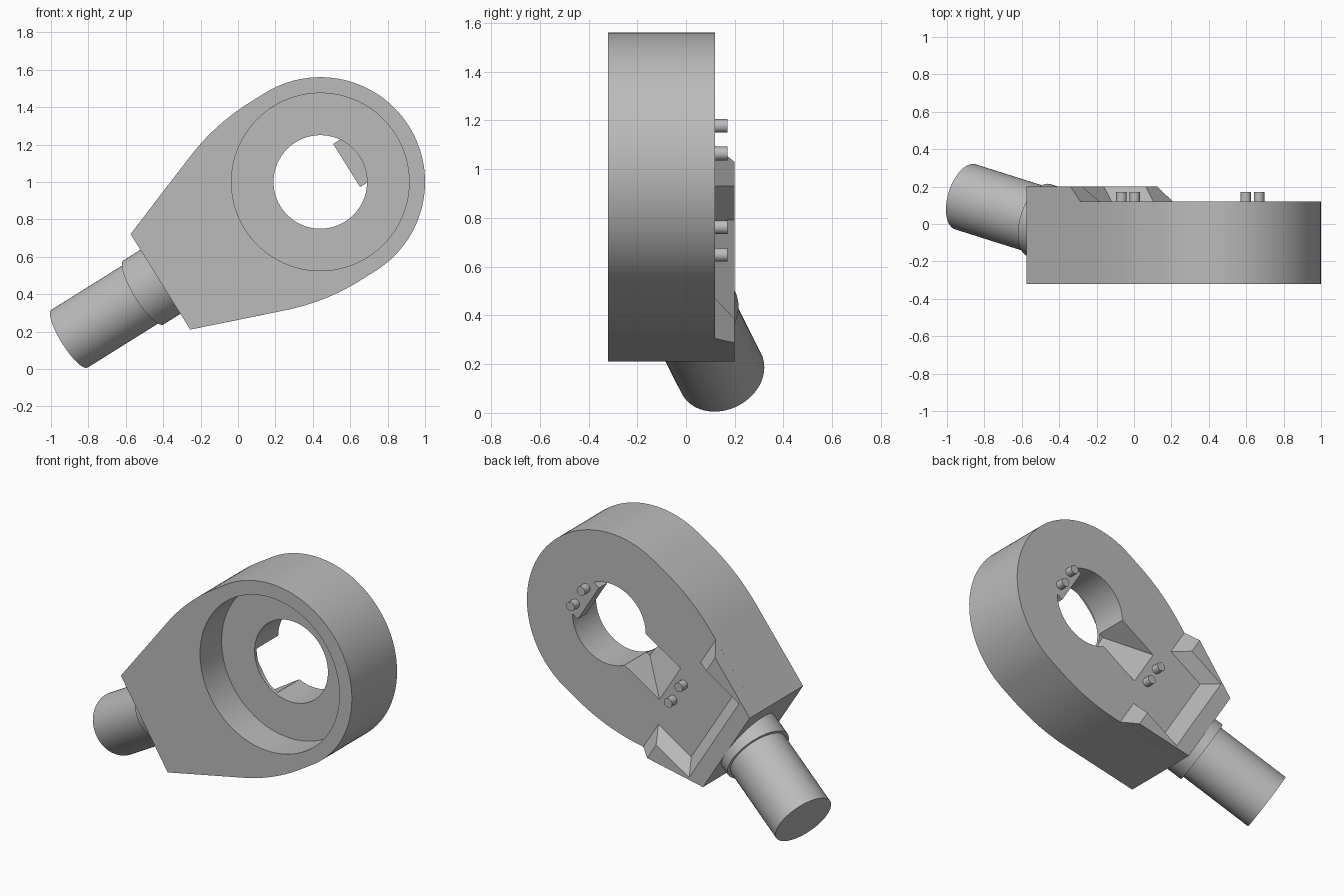
import bpy, bmesh, math
from mathutils import Vector

if "Cube" in bpy.data.objects:
    bpy.data.objects.remove(bpy.data.objects["Cube"])

metal = bpy.data.materials.new("plain_grey")
metal.diffuse_color = (0.5, 0.5, 0.5, 1)
metal.use_nodes = True
metal.node_tree.nodes["Principled BSDF"].inputs["Base Color"].default_value = metal.diffuse_color

CX, CZ = 0.44, 1.0           # ring centre
CU, SU = 0.848, 0.53         # direction from ring to shank


def place(u, y, v):
    """u runs from the ring towards the shank, v across it, y is depth."""
    return Vector((CX - CU * u - SU * v, y, CZ - SU * u + CU * v))


def loft(name, first, second):
    """Closed solid between two matching loops of (u, y, v) points."""
    bm = bmesh.new()
    a = [bm.verts.new(place(*p)) for p in first]
    b = [bm.verts.new(place(*p)) for p in second]
    n = len(a)
    bm.faces.new(a)
    bm.faces.new(b[::-1])
    for i in range(n):
        j = (i + 1) % n
        bm.faces.new((a[i], b[i], b[j], a[j]))
    bmesh.ops.recalc_face_normals(bm, faces=bm.faces)
    mesh = bpy.data.meshes.new(name)
    bm.to_mesh(mesh)
    bm.free()
    mesh.materials.append(metal)
    ob = bpy.data.objects.new(name, mesh)
    bpy.context.collection.objects.link(ob)
    return ob


def prism(name, outline, y0, y1):
    return loft(name, [(u, y0, v) for u, v in outline], [(u, y1, v) for u, v in outline])


def circle(u, v, r, n):
    return [(u + r * math.cos(2 * math.pi * i / n), v + r * math.sin(2 * math.pi * i / n))
            for i in range(n)]


def smooth(ob):
    bpy.ops.object.select_all(action='DESELECT')
    ob.select_set(True)
    bpy.context.view_layer.objects.active = ob
    bpy.ops.object.shade_smooth_by_angle(angle=math.radians(25))


def cut(ob, cutter):
    mod = ob.modifiers.new("cut", 'BOOLEAN')
    mod.operation = 'DIFFERENCE'
    mod.solver = 'EXACT'
    mod.object = cutter
    bpy.context.view_layer.objects.active = ob
    bpy.ops.object.modifier_apply(modifier=mod.name)
    bpy.data.objects.remove(cutter)


# Housing outline: half ring, straight run, gentle bend, taper to the flat end
R, BEND, TURN = 0.56, 1.19, math.radians(20.5)
half = [(-R * math.cos(a), R * math.sin(a)) for a in
        [math.pi / 2 * i / 32 for i in range(33)]]
half += [(0.10 + BEND * math.sin(TURN * i / 10), R - BEND * (1 - math.cos(TURN * i / 10)))
         for i in range(11)]
half.append((1.008, 0.301))
outline = half + [(u, -v) for u, v in reversed(half[1:])]
housing = prism("housing", outline, -0.32, 0.12)

# Front recess, through hole and sloped slot
FLOOR = -0.11
cut(housing, prism("recess_cutter", circle(0, 0, 0.475, 96), -0.5, FLOOR))
cut(housing, prism("hole_cutter", circle(0, 0, 0.25, 72), -0.5, 0.4))
ramp = [(0.05, FLOOR + 0.02), (0.24, FLOOR + 0.02), (0.49, 0.12), (0.49, 0.3), (0.05, 0.3)]
cut(housing, loft("slot_cutter", [(u, y, -0.136) for u, y in ramp],
                  [(u, y, 0.136) for u, y in ramp]))
smooth(housing)


# Raised U-shaped pad on the back, with sloped walls
def pad_loop(tip, tip_v, inner_u, inner_v, y):
    side = [(1.008, 0.301), (tip, tip_v), (tip, inner_v), (inner_u, inner_v)]
    return [(u, y, v) for u, v in side + [(u, -v) for u, v in reversed(side)]]


loft("back_pad", pad_loop(0.566, 0.466, 0.83, 0.271, 0.12),
     pad_loop(0.645, 0.437, 0.91, 0.322, 0.20))

# Tab reaching into the hole
prism("hole_tab", [(-0.166, -0.136), (-0.166, 0.136), (-0.26, 0.136), (-0.26, -0.136)],
      0.04, 0.12)

# Two pairs of pins
for u in (0.556, -0.228):
    for v in (-0.067, 0.067):
        smooth(prism("pin", circle(u, v, 0.028, 20), 0.11, 0.17))

# Tilted shank and its collar
TILT = math.radians(15)


def shank_loop(u, r, n=64):
    """Circle square to the tilted shank axis, centred at u."""
    yc = 0.145 + (u - 1.581) * math.tan(TILT)
    return [(u - r * math.sin(TILT) * math.sin(a), yc + r * math.cos(TILT) * math.sin(a),
             r * math.cos(a)) for a in [2 * math.pi * i / n for i in range(n)]]


smooth(loft("shank", shank_loop(0.9, 0.1825), shank_loop(1.581, 0.1825)))
smooth(loft("collar", shank_loop(0.93, 0.202), shank_loop(1.115, 0.202)))
